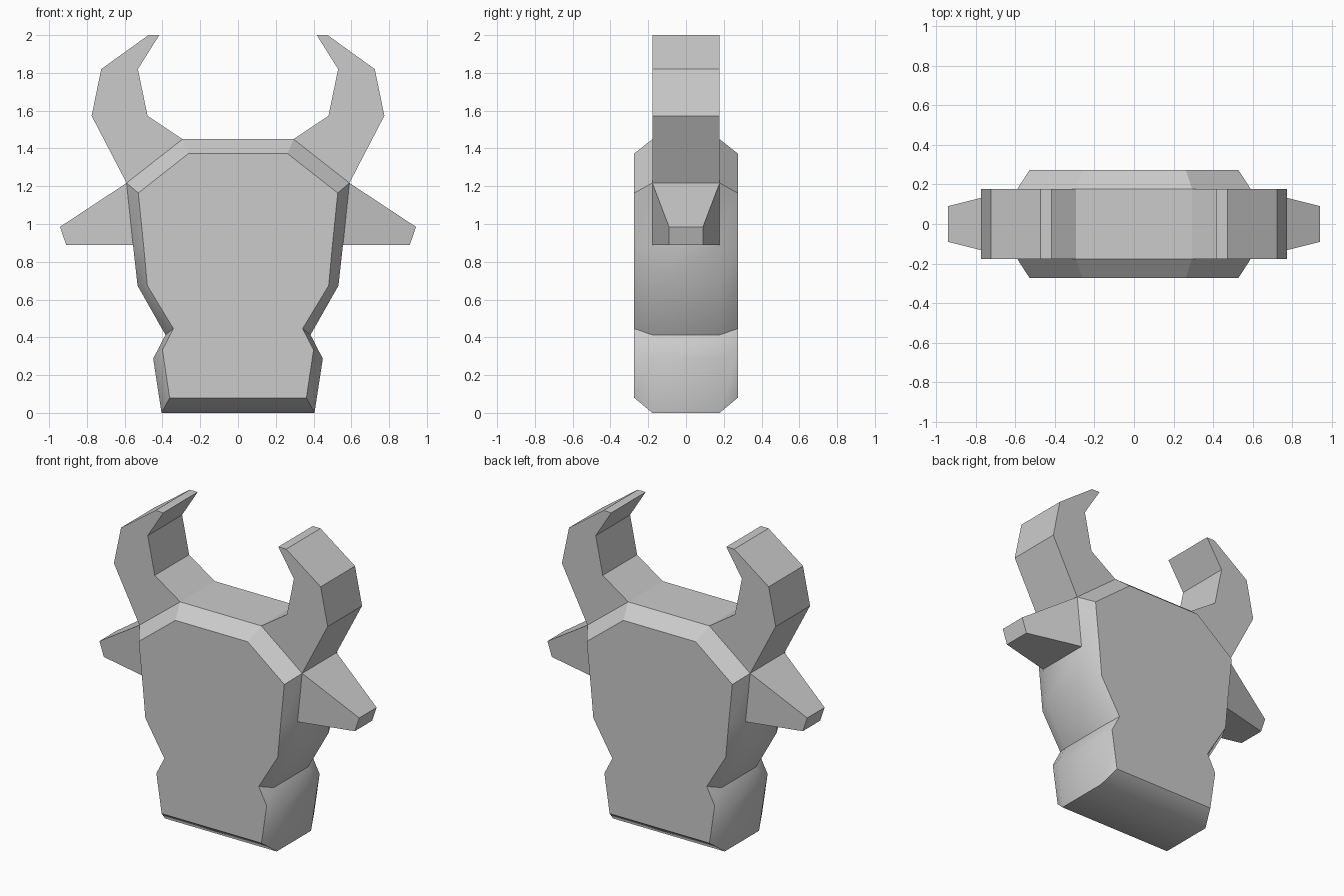
import bpy, bmesh

if "Cube" in bpy.data.objects:
    bpy.data.objects.remove(bpy.data.objects["Cube"])

# Half outlines of the head (x, z): full-width rim and the smaller front/back plates
RIM = [(.405, 0), (.449, .287), (.384, .413), (.532, .674), (.556, .89), (.59, 1.217), (.294, 1.449)]
PLATE = [(.362, .08), (.40, .334), (.342, .446), (.48, .674), (.50, .89), (.528, 1.164), (.262, 1.373)]
RIM_Y, PLATE_Y = .178, .274

# Cross-sections outward from the rim: (lower/outer point, upper/inner point, half depth)
HORN = [((.775, 1.573), (.479, 1.573), RIM_Y),
        ((.724, 1.82), (.53, 1.82), RIM_Y),
        ((.474, 2.0), (.417, 2.0), RIM_Y)]
EAR = [((.91, .89), (.942, .985), .09)]

bm = bmesh.new()


def ring(half, y):
    pts = half + [(-x, z) for x, z in reversed(half)]
    return [bm.verts.new((x, y, z)) for x, z in pts]


def bridge(a, b):
    n = len(a)
    return [bm.faces.new((a[i], a[(i + 1) % n], b[(i + 1) % n], b[i])) for i in range(n)]


# Head: bevelled slab
rings = [ring(PLATE, -PLATE_Y), ring(RIM, -RIM_Y), ring(RIM, RIM_Y), ring(PLATE, PLATE_Y)]
sides = [bridge(a, b) for a, b in zip(rings, rings[1:])]
bm.faces.new(rings[0])
bm.faces.new(rings[-1])


# Horns and ears grow out of one face of the rim
def grow(edge, sections, side):
    count = 2 * len(RIM)
    lo, hi = (edge, edge + 1) if side > 0 else (count - 1 - edge, count - 2 - edge)
    bm.faces.remove(sides[1][min(lo, hi)])
    front, back = rings[1], rings[2]
    last = [front[lo], front[hi], back[hi], back[lo]]
    for (x0, z0), (x1, z1), d in sections:
        corners = [(x0, -d, z0), (x1, -d, z1), (x1, d, z1), (x0, d, z0)]
        new = [bm.verts.new((side * x, y, z)) for x, y, z in corners]
        bridge(last, new)
        last = new
    bm.faces.new(last)


for side in (1, -1):
    grow(5, HORN, side)
    grow(4, EAR, side)

bmesh.ops.recalc_face_normals(bm, faces=bm.faces[:])
# Soften the bevelled cheeks, keep everything else flat
for face in bm.faces:
    face.smooth = False
for strip in sides:
    for face in strip:
        if face.is_valid and face.calc_center_median().z < 1.2:
            face.smooth = True
for e in bm.edges:
    e.smooth = e.calc_face_angle(0) < .8
mesh = bpy.data.meshes.new("bull_head")
bm.to_mesh(mesh)
bm.free()
bpy.context.collection.objects.link(bpy.data.objects.new("bull_head", mesh))
